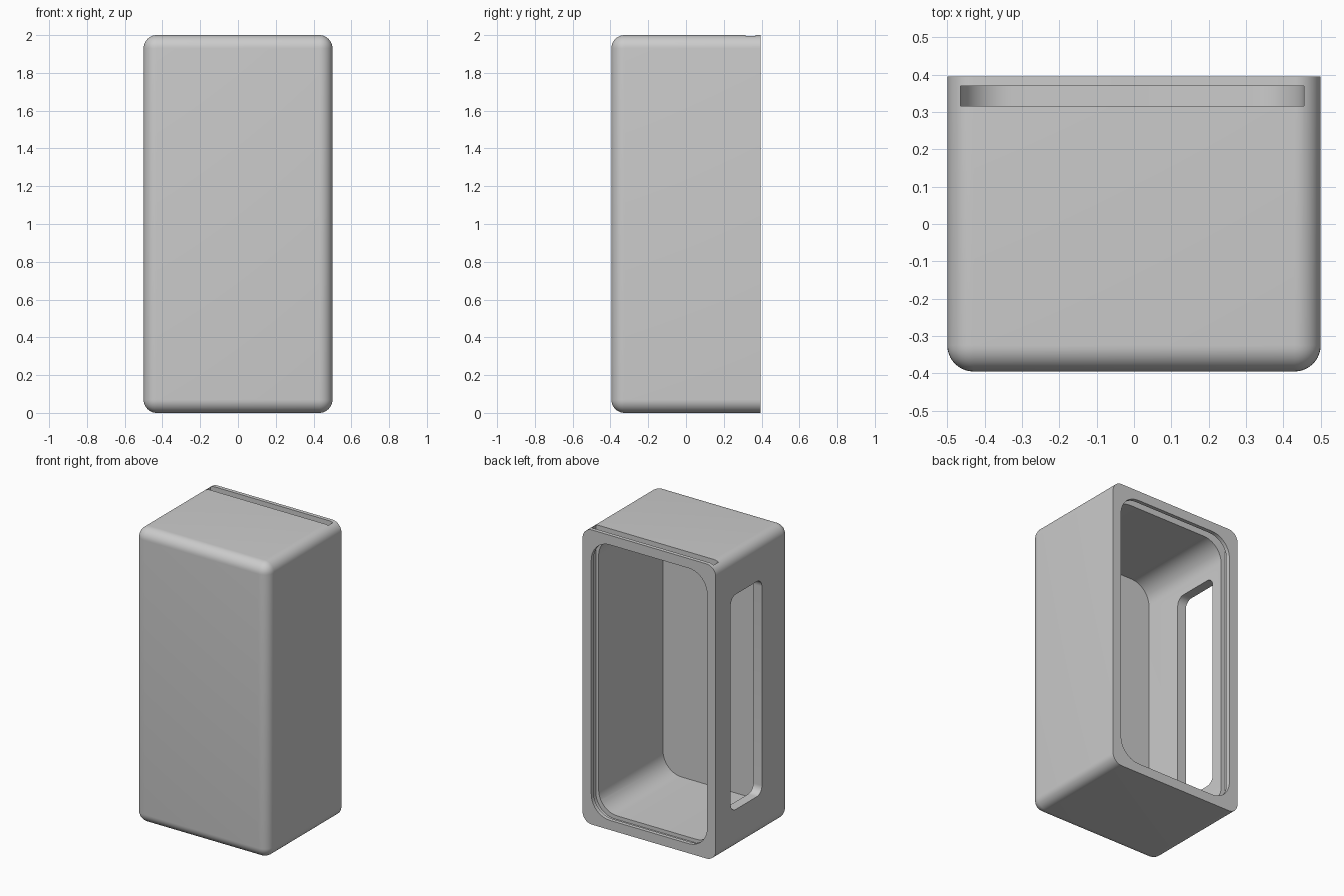
import bpy
import bmesh
from mathutils import Vector, Matrix

# Remove the default cube
if "Cube" in bpy.data.objects:
    bpy.data.objects.remove(bpy.data.objects["Cube"], do_unlink=True)

grey = bpy.data.materials.new("light_grey")
grey.use_nodes = True
colour = (0.6, 0.6, 0.6, 1)
grey.diffuse_color = colour
grey.node_tree.nodes["Principled BSDF"].inputs["Base Color"].default_value = colour


def block(name, low, high, radius, picks_edge, segments=10):
    """Box between two corners, rounding the edges the rule picks."""
    low, high = Vector(low), Vector(high)
    bm = bmesh.new()
    bmesh.ops.create_cube(bm, size=1)
    bmesh.ops.scale(bm, vec=high - low, verts=bm.verts)
    bmesh.ops.translate(bm, vec=(low + high) / 2, verts=bm.verts)
    edges = [e for e in bm.edges if picks_edge(e.verts[0].co, e.verts[1].co)]
    bmesh.ops.bevel(bm, geom=edges, offset=radius, segments=segments,
                    profile=0.5, affect='EDGES')
    mesh = bpy.data.meshes.new(name)
    bm.to_mesh(mesh)
    bm.free()
    mesh.materials.append(grey)
    obj = bpy.data.objects.new(name, mesh)
    bpy.context.collection.objects.link(obj)
    return obj


def along(axis):
    return lambda a, b: abs(a[axis] - b[axis]) > 0.01


HALF_X, HALF_Y, TOP = 0.5, 0.395, 2.0
WALL = 0.065
INNER = HALF_X - WALL

# Outer shell: every edge rounded except the flat back rim
shell = block("case_body", (-HALF_X, -HALF_Y, 0), (HALF_X, HALF_Y, TOP), 0.07,
              lambda a, b: min(a.y, b.y) < 0)

# Cavity open at the back
cavity = block("cavity_cutter", (-INNER, -0.375, WALL), (INNER, 0.6, TOP - WALL),
               0.14, along(1))

# Sliding lid groove: enters through the top, rounded at its lower corners
groove = block("lid_groove_cutter", (-0.465, 0.316, 0.04), (0.455, 0.369, TOP + 0.2),
               0.14, lambda a, b: along(1)(a, b) and a.z < 1)

# Tall window through one side wall
window = block("side_window_cutter", (-0.6, -0.1, 0.27), (-0.4, 0.235, 1.73),
               0.055, along(0))

# Carve the cutters out of the shell
bpy.context.view_layer.objects.active = shell
for cutter in (cavity, groove, window):
    cutter.hide_render = True
    cut = shell.modifiers.new(cutter.name, 'BOOLEAN')
    cut.operation = 'DIFFERENCE'
    cut.solver = 'EXACT'
    cut.object = cutter
    bpy.ops.object.modifier_apply(modifier=cut.name)
    bpy.data.objects.remove(cutter, do_unlink=True)

# Smooth rounding with crisp edges
bpy.ops.object.select_all(action='DESELECT')
shell.select_set(True)
bpy.ops.object.shade_smooth_by_angle(angle=0.5)
